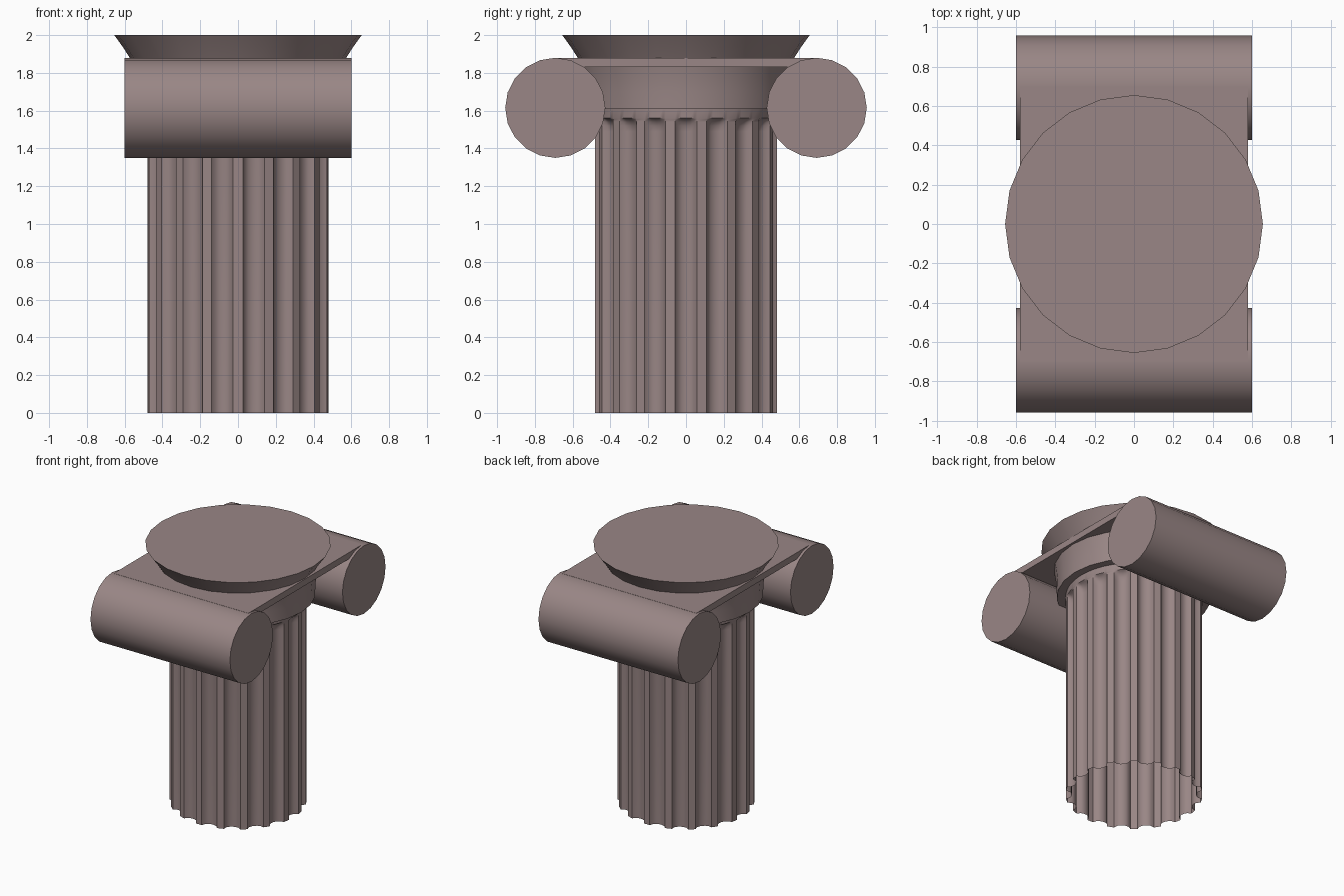
import bpy, bmesh, math
from mathutils import Matrix

if "Cube" in bpy.data.objects:
    bpy.data.objects.remove(bpy.data.objects["Cube"])

stone = bpy.data.materials.new("mauve_stone")
stone.diffuse_color = (0.32, 0.24, 0.237, 1)
stone.use_nodes = True
stone.node_tree.nodes["Principled BSDF"].inputs["Base Color"].default_value = stone.diffuse_color


def finish(name, bm, angle=35):
    bmesh.ops.recalc_face_normals(bm, faces=bm.faces[:])
    me = bpy.data.meshes.new(name)
    bm.to_mesh(me)
    bm.free()
    ob = bpy.data.objects.new(name, me)
    bpy.context.collection.objects.link(ob)
    me.materials.append(stone)
    bpy.ops.object.select_all(action='DESELECT')
    ob.select_set(True)
    bpy.context.view_layer.objects.active = ob
    bpy.ops.object.shade_smooth_by_angle(angle=math.radians(angle))
    return ob


def skin(bm, rings):
    # bridge neighbouring closed rings of points with quads
    rows = [[bm.verts.new(p) for p in ring] for ring in rings]
    for a, b in zip(rows, rows[1:]):
        n = len(a)
        for i in range(n):
            bm.faces.new((a[i], a[(i + 1) % n], b[(i + 1) % n], b[i]))
    return rows


def circle(r, z, n=24):
    return [(r * math.cos(math.tau * i / n), r * math.sin(math.tau * i / n), z)
            for i in range(n)]


# fluted shaft, open at the bottom; flutes fade out in a rounded scoop at the top
FLUTES, R, DEPTH, FLAT = 18, 0.483, 0.045, 0.15
STEPS = [0, .12, .3, .5, .7, .88, 1]


def fluted_ring(z, fade):
    pts = []
    for k in range(FLUTES):
        for s in STEPS:
            u = FLAT + (1 - 2 * FLAT) * s
            a = -math.pi / 2 + math.tau * (k + u) / FLUTES
            r = R - DEPTH * fade * math.sqrt(max(0, 1 - (2 * s - 1) ** 2))
            pts.append((r * math.cos(a), r * math.sin(a), z))
    return pts


bm = bmesh.new()
levels = [(0, 1), (1.49, 1), (1.52, .87), (1.54, .62), (1.553, .3), (1.56, 0), (1.61, 0)]
skin(bm, [fluted_ring(z, f) for z, f in levels])
finish("fluted_shaft", bm, 40)

# round cushion below the scroll slab, with its underside
bm = bmesh.new()
skin(bm, [circle(r, z) for r, z in
          [(0.47, 1.61), (0.545, 1.61), (0.548, 1.70), (0.555, 1.78), (0.565, 1.835)]])
finish("cushion", bm)

# flared round top plate
bm = bmesh.new()
rows = skin(bm, [circle(r, z) for r, z in [(0.57, 1.875), (0.608, 1.935), (0.655, 2.0)]])
bm.faces.new(rows[-1])
finish("top_plate", bm)

# slab joining both scrolls
bm = bmesh.new()
bmesh.ops.create_cube(bm, size=1, matrix=Matrix.Translation((0, 0, 1.855))
                      @ Matrix.Diagonal((1.16, 1.40, 0.05, 1)))
finish("scroll_slab", bm)

# scroll rolls front and back
for side, label in ((-1, "front"), (1, "back")):
    bm = bmesh.new()
    bmesh.ops.create_cone(bm, cap_ends=True, segments=20, radius1=0.265, radius2=0.265,
                          depth=1.2, matrix=Matrix.Translation((0, side * 0.692, 1.615))
                          @ Matrix.Rotation(math.pi / 2, 4, 'Y'))
    finish(label + "_scroll", bm)
